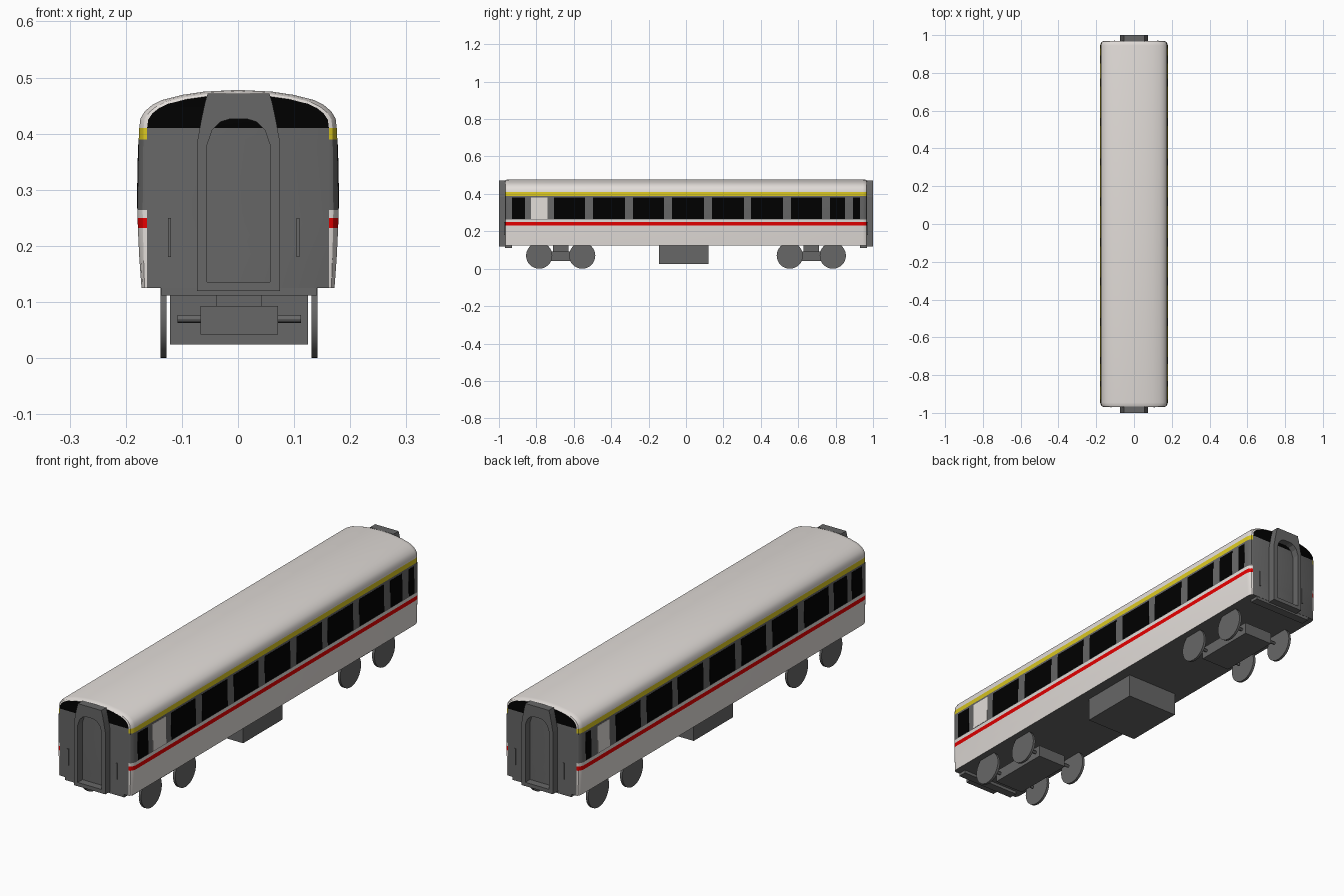
import bpy, bmesh, math
from mathutils import Matrix

if "Cube" in bpy.data.objects:
    bpy.data.objects.remove(bpy.data.objects["Cube"])


def mat(name, r, g, b):
    m = bpy.data.materials.new(name)
    m.diffuse_color = (r, g, b, 1)
    m.use_nodes = True
    m.node_tree.nodes["Principled BSDF"].inputs["Base Color"].default_value = m.diffuse_color
    return m


CREAM = mat("cream paint", 0.76, 0.72, 0.69)
GREY = mat("dark grey", 0.135, 0.135, 0.135)
BLACK = mat("window black", 0.0, 0.0, 0.0)
RED = mat("red stripe", 0.78, 0.0, 0.0)
YELLOW = mat("yellow stripe", 0.70, 0.57, 0.015)
DX = 0.002      # running gear sits a touch off centre


def finish(name, bm, mats, smooth=False):
    bmesh.ops.recalc_face_normals(bm, faces=bm.faces)
    me = bpy.data.meshes.new(name)
    bm.to_mesh(me)
    bm.free()
    for m in mats:
        me.materials.append(m)
    ob = bpy.data.objects.new(name, me)
    bpy.context.collection.objects.link(ob)
    if smooth:
        bpy.context.view_layer.objects.active = ob
        ob.select_set(True)
        bpy.ops.object.shade_smooth_by_angle(angle=math.radians(30))
        ob.select_set(False)
    return ob


def box(name, x0, x1, y0, y1, z0, z1, m=GREY):
    bm = bmesh.new()
    bmesh.ops.create_cube(bm, size=1)
    for v in bm.verts:
        v.co = ((x0, x1)[v.co.x > 0] + DX, (y0, y1)[v.co.y > 0], (z0, z1)[v.co.z > 0])
    return finish(name, bm, [m])


def cyl(name, x0, x1, y, z, r, seg=32):
    bm = bmesh.new()
    bmesh.ops.create_cone(bm, cap_ends=True, segments=seg, radius1=r, radius2=r, depth=x1 - x0,
                          matrix=Matrix.Translation(((x0 + x1) / 2 + DX, y, z)) @ Matrix.Rotation(math.pi / 2, 4, 'Y'))
    return finish(name, bm, [GREY], True)


# Body shell: half profile lofted along y, stripes coloured by height
half = [(0.172, 0.125), (0.176, 0.18), (0.1785, 0.232), (0.179, 0.25), (0.1795, 0.264),
        (0.177, 0.39), (0.176, 0.41), (0.174, 0.427), (0.166, 0.440), (0.153, 0.451),
        (0.135, 0.460), (0.100, 0.469), (0.060, 0.475), (0.0, 0.478)]
prof = half + [(-x, z) for x, z in half[-2::-1]]
# Each ring: y position and how far it closes towards the end wall outline
rings = [(-0.968, 1.0), (-0.965, 0.55), (-0.957, 0.2), (-0.945, 0),
         (0.945, 0), (0.957, 0.2), (0.965, 0.55), (0.968, 1.0)]


def ring_point(x, z, t):
    end_x = math.copysign(0.162, x) if z < 0.42 else x * 0.92
    return x + (end_x - x) * t, z - max(0, z - 0.41) / 0.068 * 0.009 * t


def side_index(z):
    if 0.232 < z < 0.25:
        return 2
    if 0.264 < z < 0.39:
        return 1
    if 0.39 < z < 0.41:
        return 3
    return 0


bm = bmesh.new()
loops = []
for y, t in rings:
    loop = []
    for x, z in prof:
        px, pz = ring_point(x, z, t)
        loop.append(bm.verts.new((px, y, pz)))
    loops.append(loop)
n = len(prof)
for a, b in zip(loops, loops[1:]):
    for i in range(n - 1):
        f = bm.faces.new((a[i], a[i + 1], b[i + 1], b[i]))
        f.material_index = side_index((prof[i][1] + prof[i + 1][1]) / 2)
    bm.faces.new((a[0], b[0], b[-1], a[-1])).material_index = 1
# End walls: grey up to the eaves, black above
for lp in (loops[0], loops[-1]):
    bm.faces.new(lp[:7] + lp[n - 7:]).material_index = 1
    bm.faces.new(lp[6:n - 6]).material_index = 4
finish("coach_body", bm, [CREAM, GREY, RED, YELLOW, BLACK], True)

# Side windows: thin plates lying on the leaning wall
spans = [(-0.93, -0.86), (-0.83, -0.74), (-0.705, -0.54), (-0.497, -0.326), (-0.283, -0.118),
         (-0.075, 0.096), (0.139, 0.31), (0.348, 0.519), (0.561, 0.727), (0.77, 0.85), (0.893, 0.93)]


def wall_x(z):
    return 0.1795 - 0.0025 * (z - 0.264) / 0.126


for side, s in (("right", 1), ("left", -1)):
    pale = 1 if s > 0 else 9      # frosted pane
    bm = bmesh.new()
    for i, (y0, y1) in enumerate(spans):
        a, b = [[bm.verts.new((s * (wall_x(z) + off), y, z))
                 for y, z in ((y0, 0.267), (y1, 0.267), (y1, 0.381), (y0, 0.381))]
                for off in (-0.001, 0.001)]
        faces = [bm.faces.new(b), bm.faces.new(a)]
        for k in range(4):
            j = (k + 1) % 4
            faces.append(bm.faces.new((a[k], a[j], b[j], b[k])))
        for f in faces:
            f.material_index = int(i == pale)
    finish(side + "_windows", bm, [BLACK, CREAM])

# Belly equipment box
box("equipment_box", -0.123, 0.123, -0.144, 0.121, 0.024, 0.127)

# End beams, gangway frames and handrails at both ends
outer = [(0.074, 0.12), (0.074, 0.384), (0.066, 0.427), (0.060, 0.455), (0.055, 0.472)]
inner = [(0.056, 0.136), (0.056, 0.38), (0.047, 0.406), (0.032, 0.421), (0.016, 0.426)]
outer += [(-x, z) for x, z in outer[::-1]]
inner += [(-x, z) for x, z in inner[::-1]]
for end, s in (("front", -1), ("back", 1)):
    bm = bmesh.new()
    o0, o1, i0, i1 = [[bm.verts.new((x + DX / 2, s * y, z)) for x, z in pts]
                      for pts, y in ((outer, 0.966), (outer, 1.0), (inner, 0.966), (inner, 1.0))]
    for k in range(len(outer)):
        j = (k + 1) % len(outer)
        for a, b in ((o0, o1), (o1, i1), (i1, i0), (i0, o0)):
            bm.faces.new((a[k], a[j], b[j], b[k]))
    finish(end + "_gangway", bm, [GREY])
    y0, y1 = sorted((s * 0.93, s * 0.967))
    box(end + "_beam", -0.139, 0.139, y0, y1, 0.112, 0.127)
    y0, y1 = sorted((s * 0.966, s * 0.972))
    for side, x in (("right", -s * 0.105), ("left", s * 0.124)):
        box(f"{end}_{side}_handrail", x - 0.003, x + 0.003, y0, y1, 0.18, 0.25)

# Bogies: frame, pivot, axles and disc wheels
for end, yc in (("front", -0.67), ("back", 0.67)):
    box(end + "_bogie_frame", -0.069, 0.069, yc - 0.14, yc + 0.14, 0.042, 0.093)
    box(end + "_bogie_pivot", -0.04, 0.04, yc - 0.042, yc + 0.042, 0.09, 0.127)
    for k, dy in enumerate((-0.115, 0.115)):
        cyl(f"{end}_axle_{k}", -0.11, 0.11, yc + dy, 0.07, 0.007, 12)
        cyl(f"{end}_right_wheel_{k}", 0.129, 0.140, yc + dy, 0.07, 0.07)
        cyl(f"{end}_left_wheel_{k}", -0.140, -0.129, yc + dy, 0.07, 0.07)
